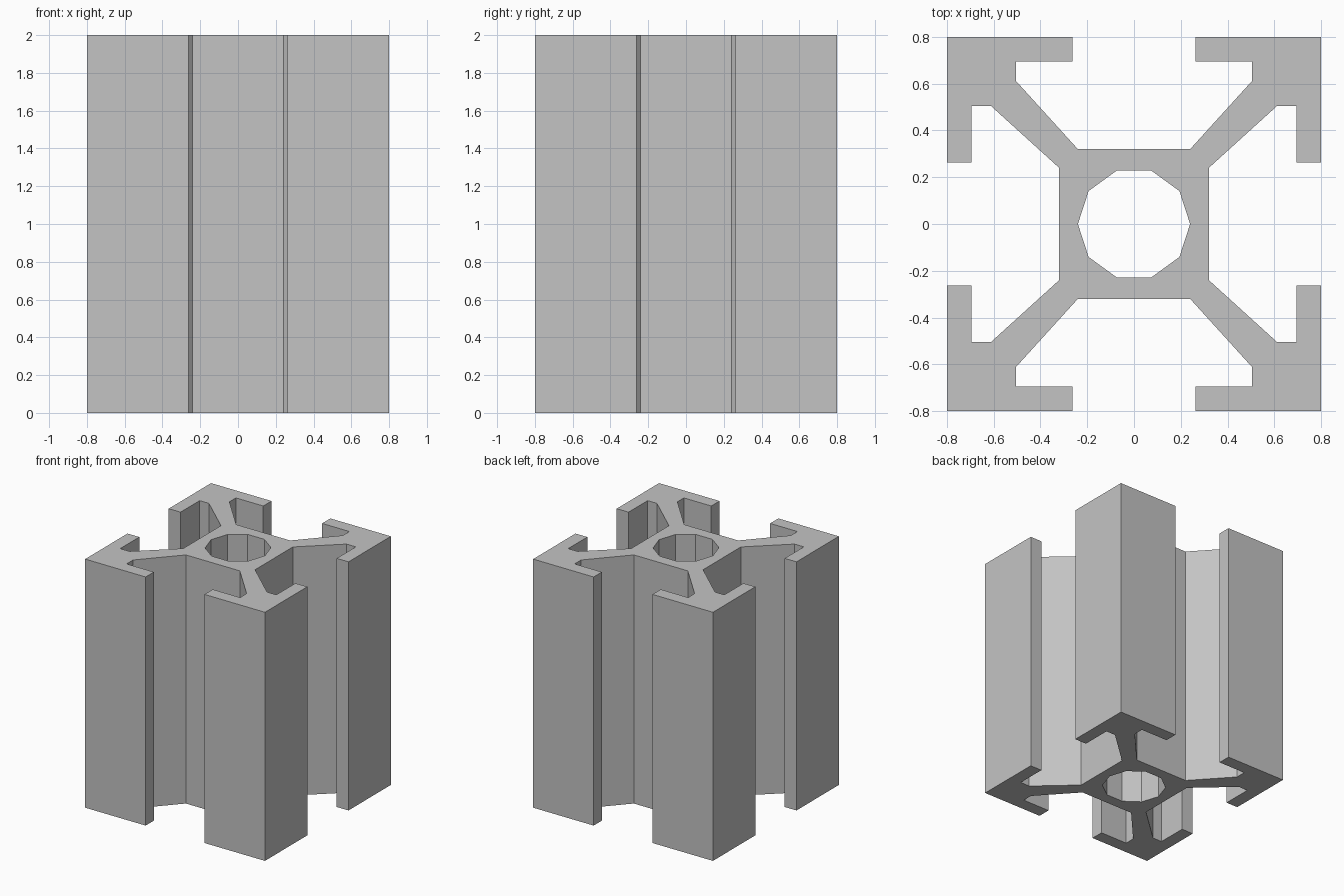
import bpy
import bmesh
from math import cos, sin, pi
from mathutils import Matrix, Vector

cube = bpy.data.objects.get("Cube")
if cube:
    bpy.data.objects.remove(cube, do_unlink=True)

HEIGHT = 2.0
HALF = 0.8
CORE = 0.32        # half width of the square core
RIB = 0.24         # where the diagonal ribs leave the core
LIP = 0.262        # half width of the slot opening
INNER = 0.695      # inner side of the slot lips
POCKET = 0.505     # slot pocket half width
WEB = 0.612        # where the ribs meet the corner blocks
BORE_RADIUS = 0.24
BORE_SIDES = 10

# Brushed metal colour
metal = bpy.data.materials.new("aluminium_grey")
metal.use_nodes = True
colour = (0.55, 0.55, 0.55, 1.0)
metal.diffuse_color = colour
for node in metal.node_tree.nodes:
    if node.type == 'BSDF_PRINCIPLED':
        node.inputs["Base Color"].default_value = colour

# One corner of the section: half of it, mirrored across the diagonal
half = [(CORE, RIB), (WEB, POCKET), (INNER, POCKET), (INNER, LIP), (HALF, LIP)]
corner = half + [(HALF, HALF)] + [(y, x) for x, y in reversed(half)]

# Four turned corners make the outline
outline = []
for turn in range(4):
    spin = Matrix.Rotation(turn * pi / 2, 3, 'Z')
    outline += [spin @ Vector((x, y, 0)) for x, y in corner]

# Central bore
bore = [Vector((cos(2 * pi * i / BORE_SIDES), sin(2 * pi * i / BORE_SIDES), 0)) * BORE_RADIUS
        for i in range(BORE_SIDES)]


def add_loop(bm, points):
    verts = [bm.verts.new(p) for p in points]
    return [bm.edges.new((v, verts[(i + 1) % len(verts)])) for i, v in enumerate(verts)]


# Fill the section and extrude it upwards
bm = bmesh.new()
edges = add_loop(bm, outline) + add_loop(bm, bore)
bmesh.ops.triangle_fill(bm, edges=edges, use_beauty=True, normal=(0, 0, 1))
result = bmesh.ops.extrude_face_region(bm, geom=bm.faces[:], use_keep_orig=True)
top = [v for v in result["geom"] if isinstance(v, bmesh.types.BMVert)]
bmesh.ops.translate(bm, verts=top, vec=(0, 0, HEIGHT))
bmesh.ops.recalc_face_normals(bm, faces=bm.faces[:])

mesh = bpy.data.meshes.new("slotted_extrusion")
bm.to_mesh(mesh)
bm.free()
mesh.materials.append(metal)
extrusion = bpy.data.objects.new("slotted_extrusion", mesh)
bpy.context.collection.objects.link(extrusion)
